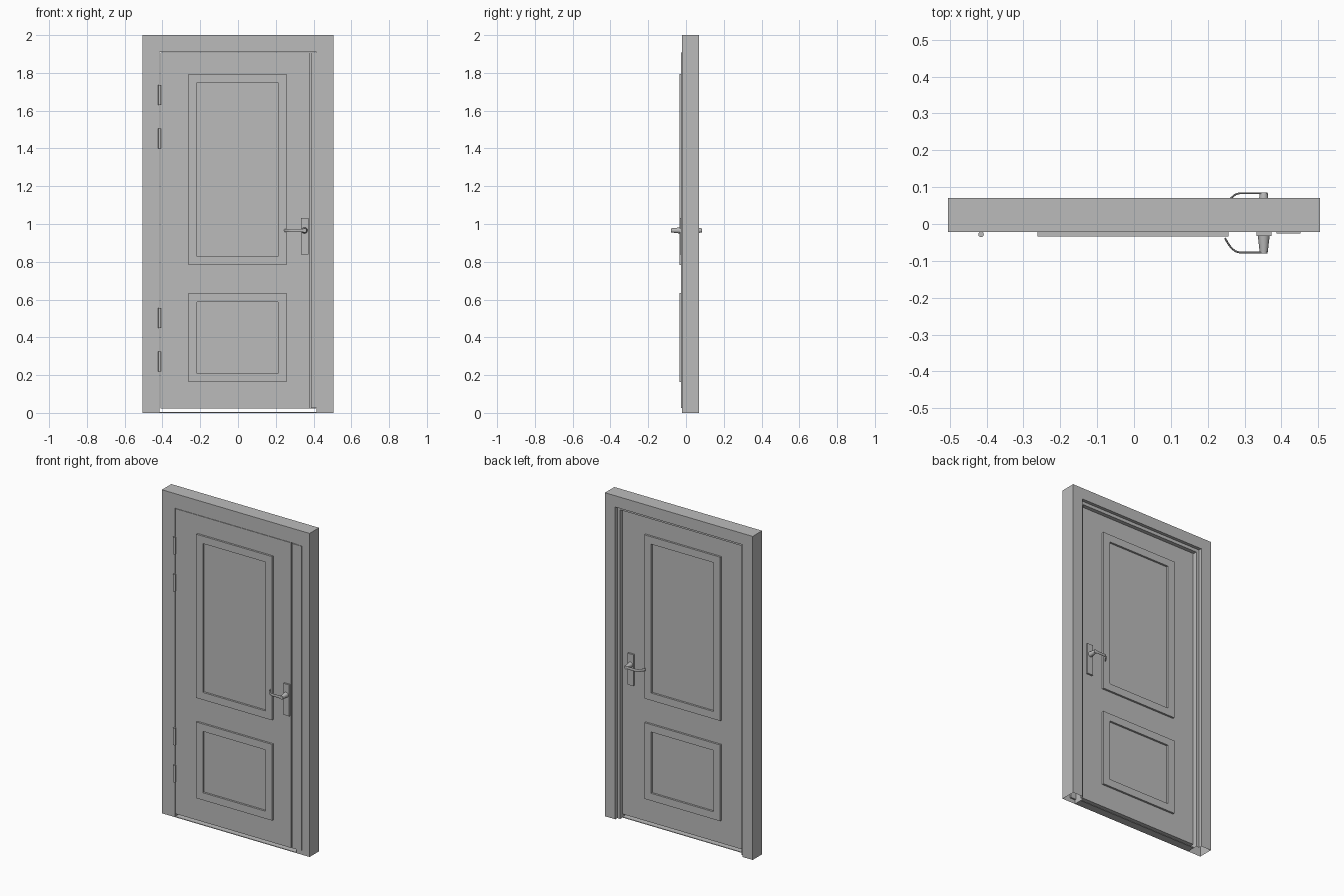
import bpy, bmesh, math
from mathutils import Vector

cube = bpy.data.objects.get("Cube")
if cube:
    bpy.data.objects.remove(cube, do_unlink=True)

grey = bpy.data.materials.new("plain grey")
grey.use_nodes = True
COLOUR = (0.5, 0.5, 0.5, 1)
grey.diffuse_color = COLOUR
grey.node_tree.nodes["Principled BSDF"].inputs["Base Color"].default_value = COLOUR

FRONT, BACK = -0.022, 0.028      # faces of the door leaf
MID = (FRONT + BACK) / 2


def finish(name, bm, smooth=False):
    bmesh.ops.recalc_face_normals(bm, faces=bm.faces)
    mesh = bpy.data.meshes.new(name)
    bm.to_mesh(mesh)
    bm.free()
    mesh.materials.append(grey)
    ob = bpy.data.objects.new(name, mesh)
    bpy.context.collection.objects.link(ob)
    if smooth:
        bpy.ops.object.select_all(action='DESELECT')
        ob.select_set(True)
        bpy.context.view_layer.objects.active = ob
        bpy.ops.object.shade_smooth_by_angle(angle=math.radians(40))
    return ob


def box(name, x, y, z):
    bm = bmesh.new()
    bmesh.ops.create_cube(bm, size=1)
    for v in bm.verts:
        v.co = [r[0] if c < 0 else r[1] for c, r in zip(v.co, (x, y, z))]
    return finish(name, bm)


def loft(name, rings, closed=False, caps=True, smooth=False):
    """Skin a list of equal-length point rings."""
    bm = bmesh.new()
    vs = [[bm.verts.new(p) for p in ring] for ring in rings]
    n = len(vs[0])
    pairs = list(zip(vs, vs[1:])) + ([(vs[-1], vs[0])] if closed else [])
    for a, b in pairs:
        for i in range(n):
            j = (i + 1) % n
            bm.faces.new((a[i], a[j], b[j], b[i]))
    if caps and not closed:
        bm.faces.new(vs[0])
        bm.faces.new(vs[-1])
    return finish(name, bm, smooth)


# Frame: stepped profile swept up, across and down, open at the feet
profile = [(0, FRONT), (0.09, FRONT), (0.09, 0.05), (0.07, 0.05), (0.07, 0.07), (0, 0.07)]
W = 0.505
stations = [(-1, False), (-1, True), (1, True), (1, False)]
loft("door_frame", [[(s * (W - d), y, 2 - d if top else 0) for d, y in profile]
                    for s, top in stations], caps=False)

# Leaf with a rebated lock edge, and the strip covering the joint
box("door_leaf", (-0.411, 0.378), (FRONT, BACK), (0.022, 1.908))
box("leaf_lock_edge", (0.378, 0.413), (FRONT + 0.01, BACK), (0.022, 1.908))
box("cover_strip", (0.386, 0.452), (-0.0255, FRONT + 0.01), (0.025, 1.908))
box("threshold", (-0.415, 0.415), (FRONT, BACK), (0, 0.004))


def moulding(name, x, z, y_face, y_out, w=0.046):
    """Rectangular raised border."""
    def ring(inset, y):
        x0, x1, z0, z1 = x[0] + inset, x[1] - inset, z[0] + inset, z[1] - inset
        return [(x0, y, z0), (x1, y, z0), (x1, y, z1), (x0, y, z1)]
    loft(name, [ring(0, y_face), ring(0, y_out), ring(w, y_out), ring(w, y_face)], closed=True)


def lever(name, flip):
    """Flat bar bent back towards the door."""
    path = [(0.362, -0.0775), (0.287, -0.0775), (0.275, -0.074), (0.264, -0.065),
            (0.254, -0.051), (0.247, -0.038)]
    pts = [Vector((x, flip(y), 0.966)) for x, y in path]
    rings = []
    for i, p in enumerate(pts):
        t = (pts[min(i + 1, len(pts) - 1)] - pts[max(i - 1, 0)]).normalized()
        side = t.cross(Vector((0, 0, 1)))
        ring = []
        for k in range(8):
            a = math.tau * (k + 0.5) / 8
            ring.append(p + side * 0.0027 * math.cos(a) + Vector((0, 0, 0.009 * math.sin(a))))
        rings.append(ring)
    loft(name, rings, smooth=True)


def disc(x, y, z, r, n=16):
    return [(x + r * math.cos(math.tau * k / n), y, z + r * math.sin(math.tau * k / n))
            for k in range(n)]


# Mouldings and handle set, repeated on both faces of the leaf
for face, flip in (("front", lambda y: y), ("back", lambda y: 2 * MID - y)):
    for part, z in (("upper", (0.783, 1.795)), ("lower", (0.163, 0.634))):
        moulding(f"{face}_{part}_moulding", (-0.262, 0.257), z, flip(FRONT), flip(-0.034))
    box(f"{face}_handle_plate", (0.333, 0.373), sorted((flip(FRONT), flip(-0.033))), (0.838, 1.032))
    loft(f"{face}_handle_spindle",
         [disc(0.352, flip(-0.033), 0.966, 0.016), disc(0.352, flip(-0.08), 0.966, 0.0105)],
         smooth=True)
    lever(f"{face}_handle_lever", flip)

# Hinge barrels
for i, z in enumerate((0.22, 0.45, 1.4, 1.63)):
    ring = disc(-0.415, 0, -0.028, 0.0075, 12)
    loft(f"hinge_{i + 1}", [[(x, y, h) for x, _, y in ring] for h in (z, z + 0.105)], smooth=True)
